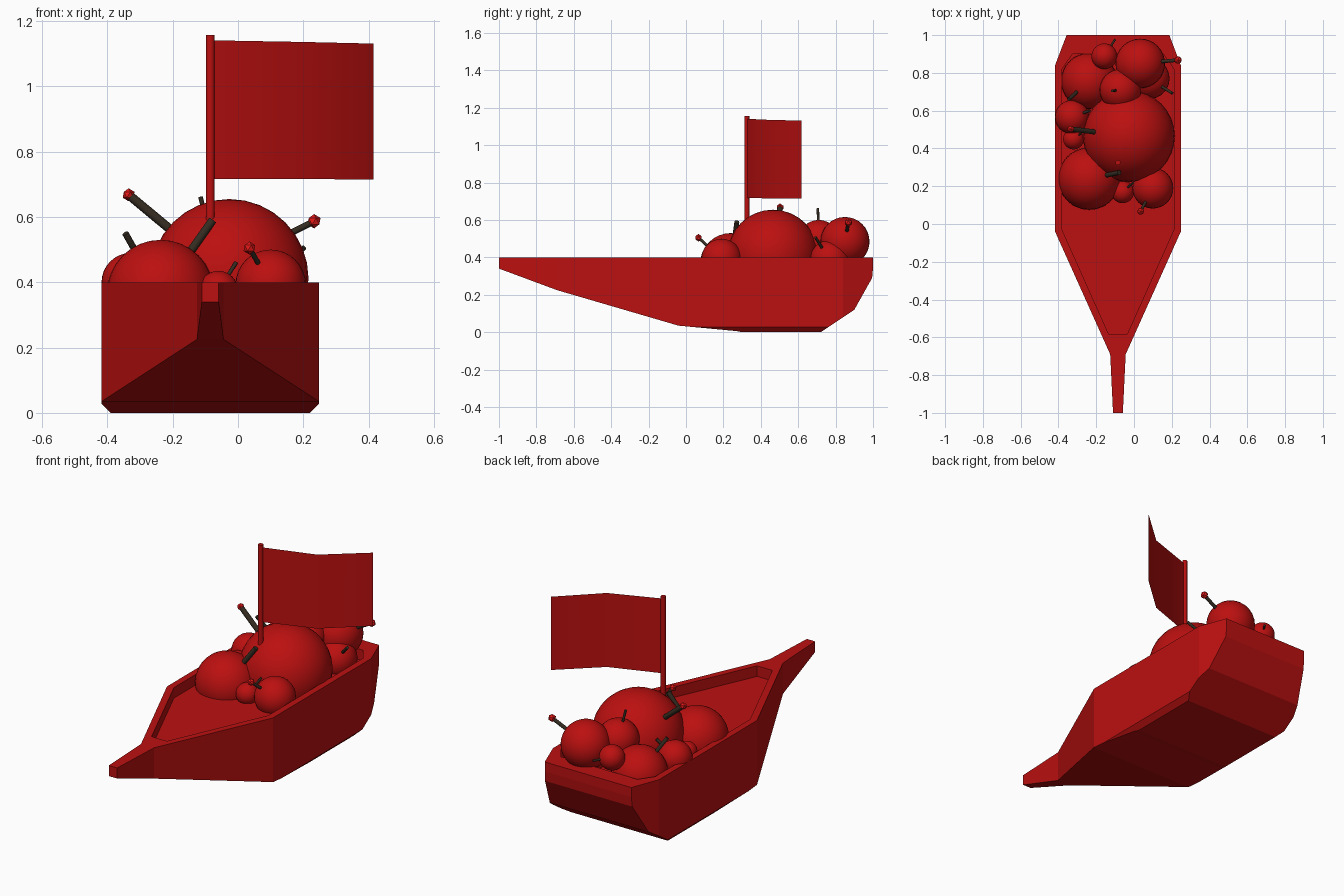
import bpy, bmesh, math
from mathutils import Vector

if "Cube" in bpy.data.objects:
    bpy.data.objects.remove(bpy.data.objects["Cube"])

CX = -0.085  # hull centre line


def material(name, rgb):
    m = bpy.data.materials.new(name)
    m.diffuse_color = (*rgb, 1)
    m.use_nodes = True
    m.node_tree.nodes["Principled BSDF"].inputs["Base Color"].default_value = m.diffuse_color
    return m


RED = material("red_paint", (0.5, 0.005, 0.005))
EMBER = material("ember_red", (0.75, 0.008, 0.008))
DARK = material("dark_fuse", (0.035, 0.025, 0.015))


def prism(name, pts, axis, lo, hi):
    """Extrude a closed profile along the given axis."""
    def place(p, d):
        return {"x": (d, p[0], p[1]), "y": (p[0], d, p[1]), "z": (p[0], p[1], d)}[axis]
    bm = bmesh.new()
    a = [bm.verts.new(place(p, lo)) for p in pts]
    b = [bm.verts.new(place(p, hi)) for p in pts]
    bm.faces.new(a)
    bm.faces.new(b)
    for i in range(len(pts)):
        j = (i + 1) % len(pts)
        bm.faces.new((a[i], a[j], b[j], b[i]))
    bmesh.ops.recalc_face_normals(bm, faces=bm.faces)
    me = bpy.data.meshes.new(name)
    bm.to_mesh(me)
    bm.free()
    ob = bpy.data.objects.new(name, me)
    bpy.context.collection.objects.link(ob)
    me.materials.append(RED)
    return ob


def mirrored(half):
    """Plan outline from (half width, y) stations."""
    return [(CX + w, y) for w, y in half] + [(CX - w, y) for w, y in reversed(half)]


def boolean(target, cutter, op):
    mod = target.modifiers.new(op, "BOOLEAN")
    mod.operation, mod.object, mod.solver = op, cutter, "EXACT"
    bpy.context.view_layer.objects.active = target
    bpy.ops.object.modifier_apply(modifier=mod.name)
    bpy.data.objects.remove(cutter)


# Hull: plan outline cut by the side profile and the chamfered cross-section
hull = prism("hull", mirrored([(0.026, -1), (0.041, -0.69), (0.333, -0.04),
                               (0.333, 0.84), (0.272, 1)]), "z", -0.1, 0.4)
side = [(-1.1, 0.5), (-1.1, 0.377), (-1, 0.34), (-0.69, 0.225), (-0.04, 0.035), (0.27, 0.006),
        (0.3, 0), (0.72, 0), (0.9, 0.12), (0.995, 0.29), (1.005, 0.4), (1.01, 0.5)]
boolean(hull, prism("side_cutter", side, "x", -1, 1), "INTERSECT")
section = [(CX + s * w, z) for s, w, z in
           [(-1, 0.305, 0), (1, 0.305, 0), (1, 0.335, 0.03), (1, 0.335, 0.6),
            (-1, 0.335, 0.6), (-1, 0.335, 0.03)]]
boolean(hull, prism("section_cutter", section, "y", -1.2, 1.2), "INTERSECT")
# Sunken deck
boolean(hull, prism("deck_cutter", mirrored([(0.048, -0.585), (0.296, -0.03), (0.296, 0.82),
                                             (0.24, 0.9)]), "z", 0.34, 0.6), "DIFFERENCE")


def rod(name, a, b, r, mat, sides=10):
    a, b = Vector(a), Vector(b)
    bpy.ops.mesh.primitive_cylinder_add(vertices=sides, radius=r, depth=(b - a).length,
                                        location=(a + b) / 2)
    ob = bpy.context.object
    ob.name = name
    ob.rotation_euler = (b - a).to_track_quat("Z", "Y").to_euler()
    ob.data.materials.append(mat)
    bpy.ops.object.shade_smooth_by_angle(angle=math.radians(40))


# Round bombs: centre, radius, fuse tip, fuse radius, lit ember radius
bombs = [
    ((-0.027, 0.465, 0.412), 0.243, (-0.335, 0.503, 0.668), 0.014, 0.02),
    ((-0.237, 0.24, 0.365), 0.165, (-0.078, 0.272, 0.59), 0.013, 0),
    ((0.1, 0.19, 0.392), 0.108, (0.035, 0.067, 0.505), 0.008, 0.02),
    ((-0.06, 0.17, 0.375), 0.06, (-0.006, 0.218, 0.46), 0.006, 0),
    ((-0.238, 0.757, 0.36), 0.148, (-0.345, 0.66, 0.55), 0.01, 0),
    ((-0.328, 0.566, 0.4), 0.09, (-0.235, 0.6, 0.49), 0.008, 0),
    ((-0.32, 0.45, 0.385), 0.055, (-0.28, 0.48, 0.44), 0.005, 0),
    ((0.033, 0.85, 0.485), 0.131, (0.233, 0.868, 0.587), 0.01, 0.022),
    ((-0.157, 0.888, 0.475), 0.068, (-0.1, 0.978, 0.475), 0.006, 0),
    ((-0.072, 0.71, 0.49), 0.11, (-0.115, 0.705, 0.662), 0.007, 0),
    ((0.08, 0.77, 0.385), 0.108, (0.203, 0.692, 0.507), 0.008, 0),
]
for i, (c, r, tip, fr, er) in enumerate(bombs, 1):
    bpy.ops.mesh.primitive_uv_sphere_add(segments=32, ring_count=16, radius=r, location=c)
    ball = bpy.context.object
    ball.name = f"bomb_{i}"
    ball.data.materials.append(RED)
    bpy.ops.object.shade_smooth()
    start = Vector(c) + (Vector(tip) - Vector(c)).normalized() * r * 0.9
    rod(f"fuse_{i}", start, tip, fr, DARK)
    if er:
        bpy.ops.mesh.primitive_ico_sphere_add(subdivisions=1, radius=er, location=tip)
        bpy.context.object.name = f"ember_{i}"
        bpy.context.object.data.materials.append(EMBER)

# Flag pole and folded flag
PX, PY = -0.085, 0.325
rod("flag_pole", (PX, PY, 0.5), (PX, PY, 1.157), 0.0135, RED, 12)
bm = bmesh.new()
cols = [(bm.verts.new((PX + dx, PY + dy, lo)), bm.verts.new((PX + dx, PY + dy, hi)))
        for dx, dy, lo, hi in [(0.005, 0.0, 0.717, 1.141), (0.285, 0.1, 0.716, 1.136),
                               (0.5, 0.293, 0.715, 1.131)]]
for p, q in zip(cols, cols[1:]):
    bm.faces.new((p[0], q[0], q[1], p[1])).smooth = True
me = bpy.data.meshes.new("flag")
bm.to_mesh(me)
bm.free()
me.materials.append(RED)
bpy.context.collection.objects.link(bpy.data.objects.new("flag", me))
